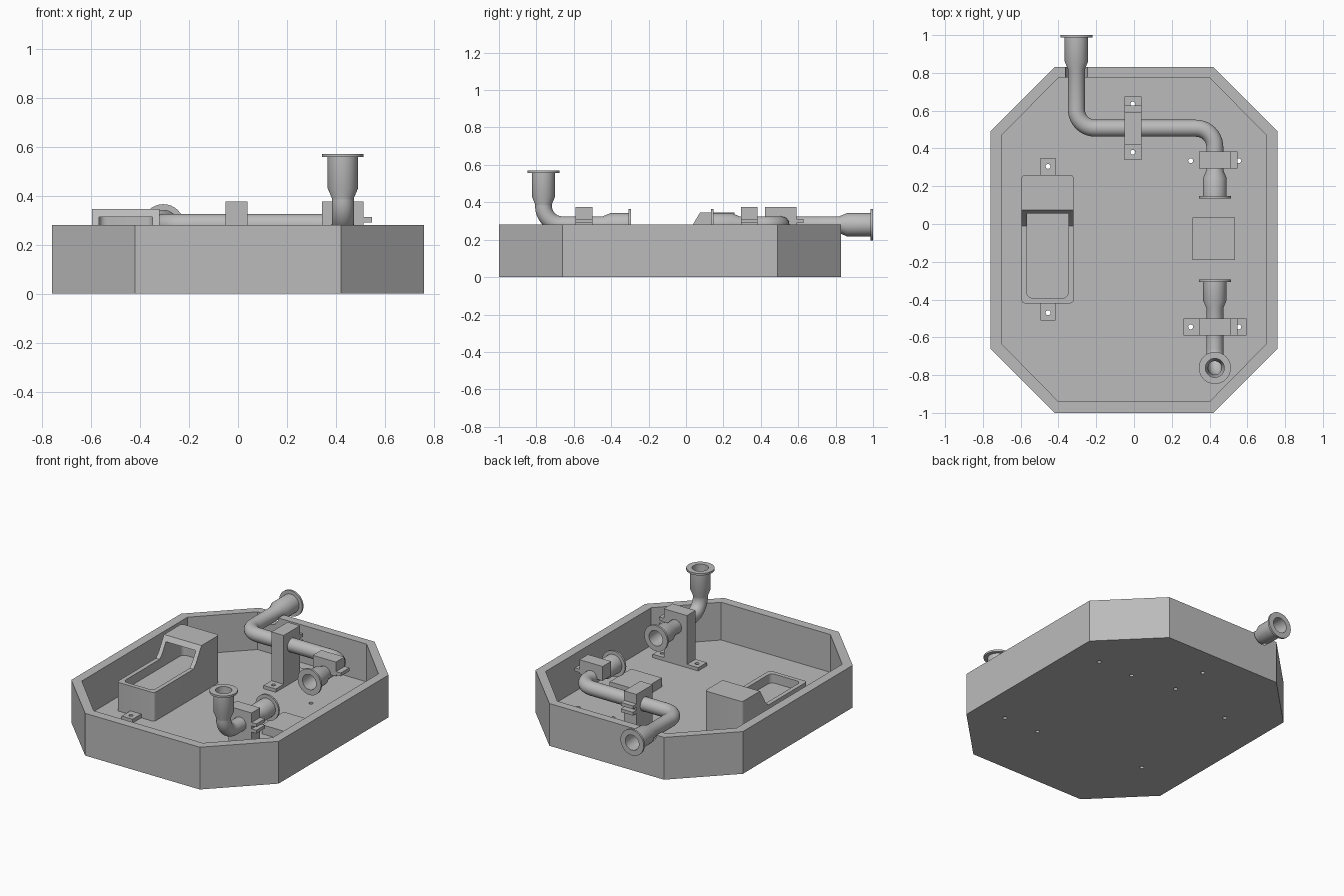
import bpy, bmesh, math
from mathutils import Vector

if "Cube" in bpy.data.objects:
    bpy.data.objects.remove(bpy.data.objects["Cube"])

grey = bpy.data.materials.new("plain grey")
grey.use_nodes = True
grey.diffuse_color = (0.5, 0.5, 0.5, 1)
grey.node_tree.nodes["Principled BSDF"].inputs["Base Color"].default_value = (0.5, 0.5, 0.5, 1)


def finish(name, bm):
    bmesh.ops.recalc_face_normals(bm, faces=bm.faces)
    mesh = bpy.data.meshes.new(name)
    bm.to_mesh(mesh)
    bm.free()
    mesh.materials.append(grey)
    obj = bpy.data.objects.new(name, mesh)
    bpy.context.collection.objects.link(obj)
    return obj


def activate(obj):
    bpy.ops.object.select_all(action='DESELECT')
    obj.select_set(True)
    bpy.context.view_layer.objects.active = obj


def smooth(obj):
    activate(obj)
    bpy.ops.object.shade_smooth_by_angle(angle=math.radians(35))


def prism(name, outline, offset):
    """Closed outline (3D points) extruded by an offset vector."""
    bm = bmesh.new()
    face = bm.faces.new([bm.verts.new(p) for p in outline])
    top = bmesh.ops.extrude_face_region(bm, geom=[face])["geom"]
    verts = [g for g in top if isinstance(g, bmesh.types.BMVert)]
    bmesh.ops.translate(bm, verts=verts, vec=offset)
    return finish(name, bm)


def box(name, x0, x1, y0, y1, z0, z1):
    return prism(name, [(x0, y0, z0), (x1, y0, z0), (x1, y1, z0), (x0, y1, z0)], (0, 0, z1 - z0))


def rounded_box(name, x0, x1, y0, y1, z0, z1, r):
    pts = []
    corners = [(x1 - r, y1 - r), (x0 + r, y1 - r), (x0 + r, y0 + r), (x1 - r, y0 + r)]
    for quarter, (cx, cy) in enumerate(corners):
        for i in range(6):
            a = math.radians(90 * quarter + 18 * i)
            pts.append((cx + r * math.cos(a), cy + r * math.sin(a), z0))
    return prism(name, pts, (0, 0, z1 - z0))


def rod(name, start, axis, r, n=24):
    """Cylinder along the y or z axis."""
    start, axis = Vector(start), Vector(axis)
    u = Vector((1, 0, 0))
    v = axis.normalized().cross(u)
    ring = [start + r * (math.cos(t) * u + math.sin(t) * v)
            for t in (2 * math.pi * i / n for i in range(n))]
    return prism(name, ring, axis)


def boolean(obj, tool, operation='DIFFERENCE'):
    tool.hide_render = True
    activate(obj)
    mod = obj.modifiers.new("boolean", 'BOOLEAN')
    mod.operation, mod.object, mod.solver = operation, tool, 'EXACT'
    bpy.ops.object.modifier_apply(modifier=mod.name)
    bpy.data.objects.remove(tool)


FLOOR, RIM, AXIS = 0.03, 0.28, 0.28


def octagon(sx, cx, y0, y1, cy0, cy1, z):
    right = [(cx, y0, z), (sx, cy0, z), (sx, cy1, z), (cx, y1, z)]
    return right + [(-x, y, z) for x, y, z in reversed(right)]


# Tray: octagonal shell, pipe notch in the rear wall, screw holes
tray = prism("tray", octagon(0.76, 0.42, -1, 0.83, -0.66, 0.49, 0), (0, 0, RIM))
boolean(tray, prism("cutter", octagon(0.7, 0.4, -0.94, 0.775, -0.635, 0.47, FLOOR), (0, 0, 1)))
boolean(tray, rod("cutter", (-0.305, 0.7, AXIS), (0, 0.2, 0), 0.058))
screws = [(-0.455, 0.305), (-0.455, -0.47), (-0.006, 0.635), (-0.006, 0.38),
          (0.3, 0.335), (0.555, 0.335), (0.3, -0.545), (0.555, -0.545)]


def drill(obj, spots):
    for x, y in spots:
        boolean(obj, rod("cutter", (x, y, -0.1), (0, 0, 0.2), 0.013, 16))


drill(tray, screws)
smooth(tray)

# Low platform
box("platform", 0.31, 0.535, -0.19, 0.035, FLOOR, 0.09)

# Hooded bin: rounded body, hood with sloped mouth, open recess
BX0, BX1, BY0, BY1, LOW, TOP = -0.595, -0.32, -0.42, 0.26, 0.22, 0.345
body = rounded_box("hooded_bin", BX0, BX1, BY0, BY1, FLOOR, TOP, 0.018)
boolean(body, prism("cutter", [(-0.7, -0.5, LOW), (-0.7, -0.01, LOW), (-0.7, 0.018, 0.25),
                              (-0.7, 0.075, TOP), (-0.7, 0.09, 0.37), (-0.7, -0.5, 0.37)], (0.5, 0, 0)))
boolean(body, rounded_box("cutter", BX0 + 0.028, BX1 - 0.028, BY0 + 0.028, BY1 - 0.028,
                          0.16, TOP - 0.033, 0.03))
smooth(body)
for name, y0, y1, hole in (("bin_rear_tab", 0.26, 0.35, 0), ("bin_front_tab", -0.51, -0.42, 1)):
    drill(box(name, -0.495, -0.415, y0, y1, FLOOR, 0.055), [screws[hole]])


# Pipes: hollow sweeps with belled, flanged ends
def stations(points, bend, bells):
    """Rings (centre, direction, outer radius, bore) along a rounded path."""
    pts = [Vector(p) for p in points]
    first = (pts[1] - pts[0]).normalized()
    last = (pts[-1] - pts[-2]).normalized()

    def end(origin, inward, tangent, bell):
        profile = [(0, 0.085, 0.05), (0.013, 0.085, 0.05), (0.013, 0.062, 0.05),
                   (bell, 0.062, 0.05), (bell + 0.04, 0.045, 0.036)]
        return [(origin + inward * t, tangent, ro, ri) for t, ro, ri in profile]

    rings = end(pts[0], first, first, bells[0])
    for a, b, c in zip(pts, pts[1:], pts[2:]):
        d0, d1 = (b - a).normalized(), (c - b).normalized()
        centre = b + (d1 - d0) * bend
        for i in range(11):
            t = math.pi / 2 * i / 10
            rings.append((centre + bend * (d0 * math.sin(t) - d1 * math.cos(t)),
                          d0 * math.cos(t) + d1 * math.sin(t), 0.045, 0.036))
    return rings + end(pts[-1], -last, last, bells[1])[::-1]


def pipe(name, points, side, bells, bend=0.1, n=32):
    side = Vector(side)
    rings = stations(points, bend, bells)
    loop = [(c, d, ro) for c, d, ro, _ in rings] + [(c, d, ri) for c, d, _, ri in reversed(rings)]
    bm = bmesh.new()
    grid = []
    for c, d, r in loop:
        u = d.cross(side)
        grid.append([bm.verts.new(c + r * (math.cos(a) * u + math.sin(a) * side))
                     for a in (2 * math.pi * i / n for i in range(n))])
    for k, ring in enumerate(grid):
        nxt = grid[(k + 1) % len(grid)]
        for i in range(n):
            j = (i + 1) % n
            bm.faces.new((ring[i], ring[j], nxt[j], nxt[i]))
    bmesh.ops.remove_doubles(bm, verts=bm.verts, dist=0.0001)
    smooth(finish(name, bm))


pipe("rear_pipe", [(0.428, 0.135, AXIS), (0.428, 0.507, AXIS), (-0.305, 0.507, AXIS),
                   (-0.305, 1, AXIS)], (0, 0, 1), (0.11, 0.14))
pipe("front_pipe", [(0.428, -0.295, AXIS), (0.428, -0.762, AXIS), (0.428, -0.762, 0.57)],
     (1, 0, 0), (0.11, 0.14))


# Pipe clamps: block, clamp ears on one side, floor feet
def clamp(name, cx, cy, along_x, full, spots):
    def part(label, a0, a1, z0, z1):
        w = 0.045
        if along_x:
            return box(name + label, cx + a0, cx + a1, cy - w, cy + w, z0, z1)
        return box(name + label, cx - w, cx + w, cy + a0, cy + a1, z0, z1)

    block = part("_block", -0.085, 0.085, FLOOR if full else AXIS, 0.375)
    part("_upper_ear", 0.085, 0.12, 0.29, 0.312)
    if full:
        part("_lower_ear", 0.085, 0.12, 0.248, 0.27)
        drill(part("_foot_a", -0.167, -0.085, FLOOR, 0.052), spots)
        drill(part("_foot_b", 0.085, 0.167, FLOOR, 0.052), spots)
    # Bore that houses the pipe
    if along_x:
        boolean(block, rod("cutter", (cx, cy - 0.2, AXIS), (0, 0.4, 0), 0.0455, 32))
    else:
        bore = rod("cutter", (0, -0.2, 0), (0, 0.4, 0), 0.0455, 32)
        bore.rotation_euler = (0, 0, math.pi / 2)
        bore.location = (cx, cy, AXIS)
        boolean(block, bore)
    smooth(block)


clamp("middle_clamp", -0.006, 0.507, False, True, screws[2:4])
clamp("front_clamp", 0.428, -0.545, True, True, screws[6:8])
clamp("rear_clamp", 0.428, 0.338, True, False, [])
